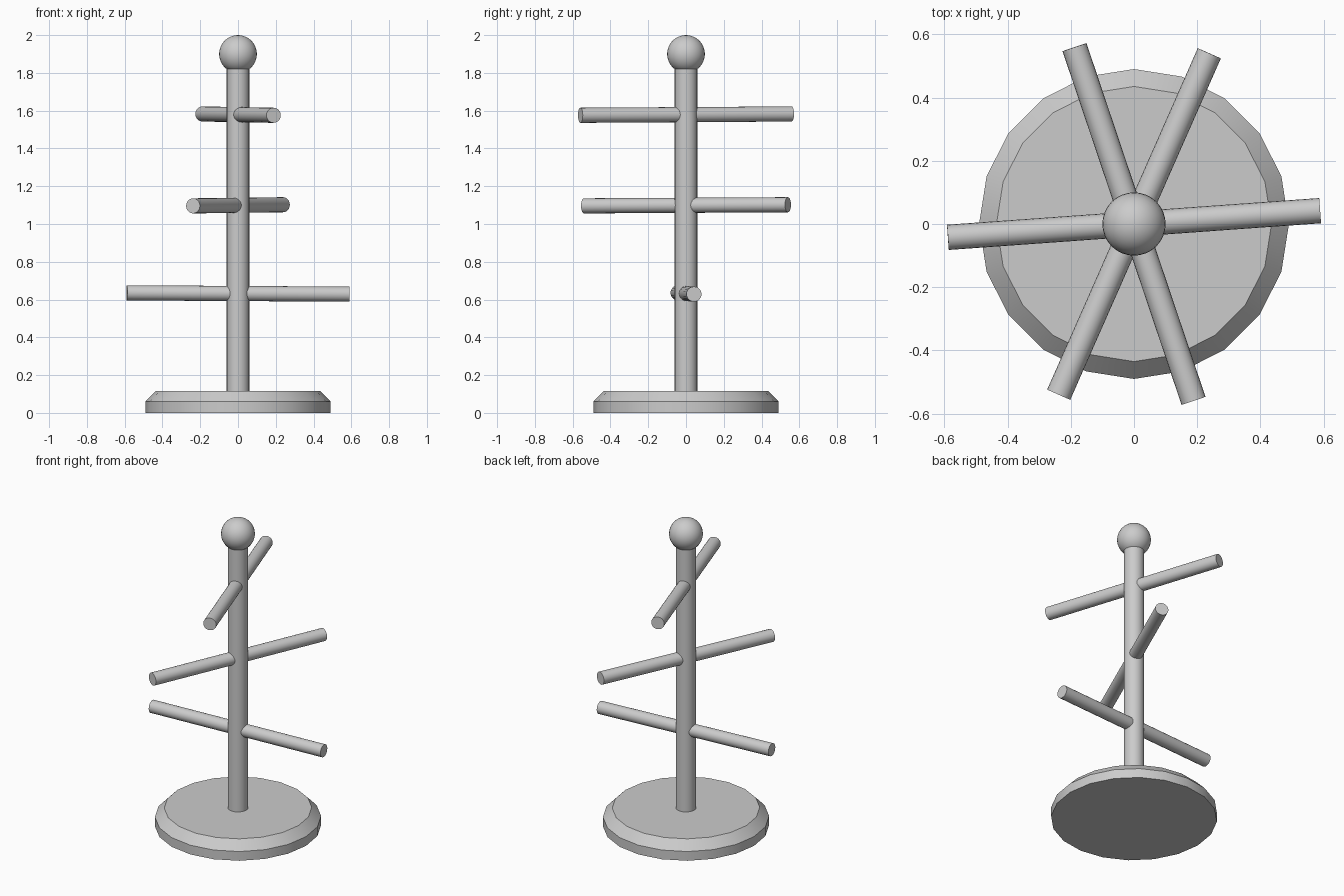
import bpy, bmesh
from math import radians, sin, cos, pi
from mathutils import Vector

if "Cube" in bpy.data.objects:
    bpy.data.objects.remove(bpy.data.objects["Cube"])


def lathe(name, profile, sides, angle=30):
    # Stack of rings from (radius, height) pairs, capped at both ends
    bm = bmesh.new()
    rings = [[bm.verts.new((r * cos(2 * pi * i / sides), r * sin(2 * pi * i / sides), z))
              for i in range(sides)] for r, z in profile]
    for a, b in zip(rings, rings[1:]):
        for i in range(sides):
            j = (i + 1) % sides
            bm.faces.new((a[i], a[j], b[j], b[i]))
    bm.faces.new(rings[0][::-1])
    bm.faces.new(rings[-1])
    mesh = bpy.data.meshes.new(name)
    bm.to_mesh(mesh)
    bm.free()
    obj = bpy.data.objects.new(name, mesh)
    bpy.context.collection.objects.link(obj)
    smooth(obj, angle)
    return obj


def smooth(obj, angle):
    bpy.ops.object.select_all(action='DESELECT')
    obj.select_set(True)
    bpy.context.view_layer.objects.active = obj
    bpy.ops.object.shade_smooth_by_angle(angle=radians(angle))


# Chamfered round base
lathe("base", [(0.49, 0), (0.49, 0.06), (0.435, 0.117)], 20)

# Upright pole
lathe("pole", [(0.06, 0.1), (0.06, 1.86)], 24)

# Ball on top
bpy.ops.mesh.primitive_uv_sphere_add(segments=32, ring_count=16, radius=0.1, location=(0, 0, 1.9))
ball = bpy.context.object
ball.name = "top_ball"
smooth(ball, 30)

# Hanging rods through the pole: name, height, heading, end-to-end slope in z
for name, z, heading, rise in (("lower_rod", 0.632, 4.1, -0.007),
                               ("middle_rod", 1.099, 66.2, 0.006),
                               ("upper_rod", 1.579, 108.6, 0.007)):
    a = radians(heading)
    rod = lathe(name, [(0.04, -0.59), (0.04, 0.59)], 20)
    direction = Vector((cos(a) * 1.18, sin(a) * 1.18, rise))
    rod.rotation_euler = direction.to_track_quat('Z', 'Y').to_euler()
    rod.location = (0, 0, z)
